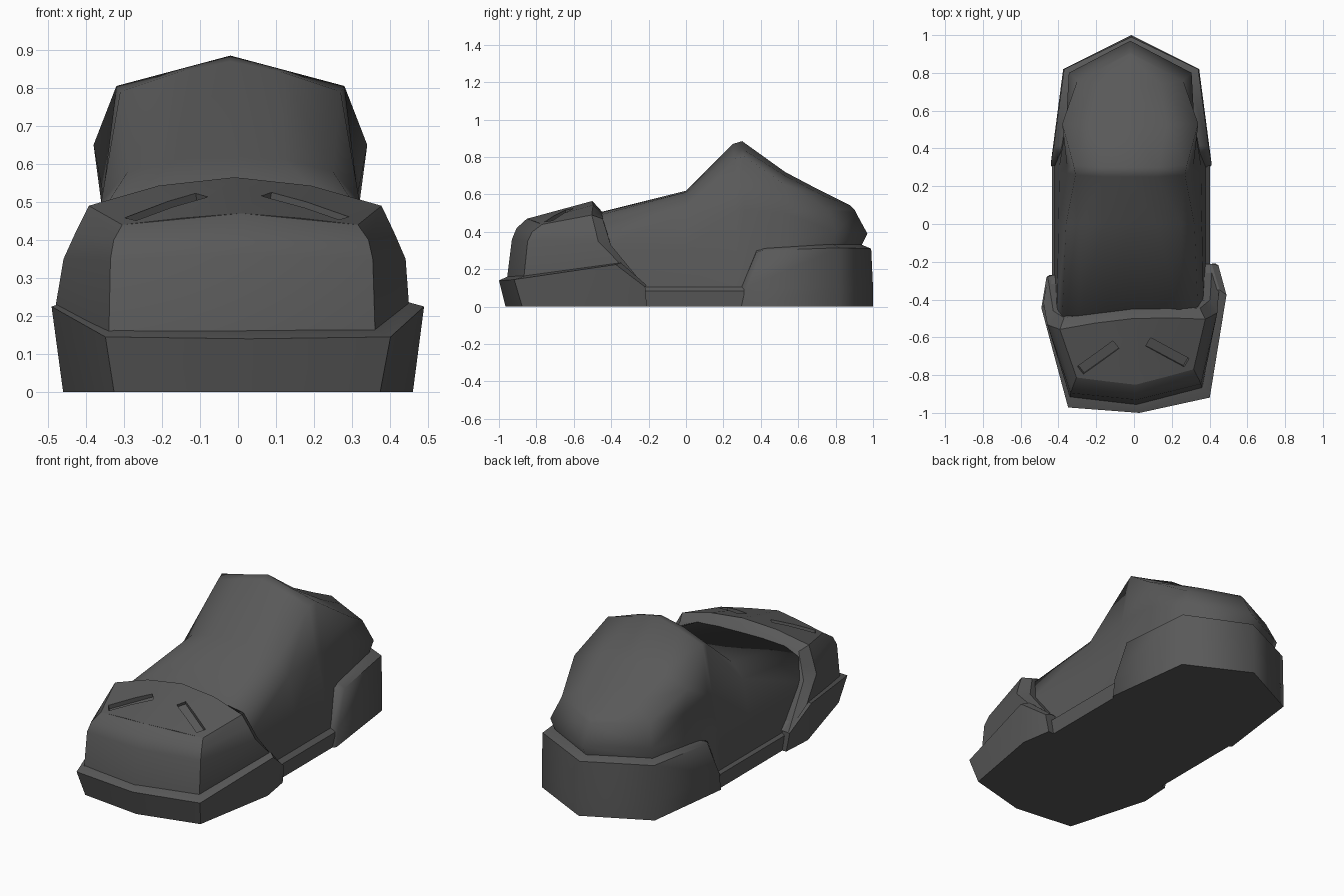
import bpy, bmesh, math
from mathutils import Vector, Matrix

if "Cube" in bpy.data.objects:
    bpy.data.objects.remove(bpy.data.objects["Cube"])

grey = bpy.data.materials.new("dark_grey")
grey.diffuse_color = (0.1, 0.1, 0.1, 1)
grey.use_nodes = True
grey.node_tree.nodes["Principled BSDF"].inputs["Base Color"].default_value = grey.diffuse_color


def activate(ob):
    bpy.ops.object.select_all(action='DESELECT')
    ob.select_set(True)
    bpy.context.view_layer.objects.active = ob


def loft(name, stations, shift=0.0, angle=30, turn=False):
    """Mirrored shell: each station is a half section listed from the bottom up.
    turn rotates the part slightly, as the toe points a little sideways."""
    bm = bmesh.new()
    for side in (1, -1):
        cols = []
        for st in stations:
            pts = [(0, *st[0][1:])] + st + [(0, *st[-1][1:])]
            cols.append([bm.verts.new((side * x + shift, y, z)) for x, y, z in pts])
        for a, b in zip(cols, cols[1:]):
            for i in range(len(a) - 1):
                bm.faces.new((a[i], b[i], b[i + 1], a[i + 1]))
    bmesh.ops.remove_doubles(bm, verts=bm.verts, dist=1e-4)
    bmesh.ops.dissolve_degenerate(bm, edges=bm.edges, dist=1e-4)
    bmesh.ops.holes_fill(bm, edges=[e for e in bm.edges if e.is_boundary], sides=0)
    bmesh.ops.recalc_face_normals(bm, faces=bm.faces)
    if turn:
        for v in bm.verts:
            x, y = v.co.x, v.co.y
            v.co.x, v.co.y = x - .05 * (y + .42), y + .07 * x
    me = bpy.data.meshes.new(name)
    bm.to_mesh(me)
    bm.free()
    ob = bpy.data.objects.new(name, me)
    bpy.context.collection.objects.link(ob)
    me.materials.append(grey)
    activate(ob)
    bpy.ops.object.shade_smooth_by_angle(angle=math.radians(angle))
    return ob


# Upper: instep, ankle peak and domed, sloping back
loft("upper", [
    [(.40, -.50, .10), (.39, -.50, .30), (.36, -.50, .44), (.27, -.50, .48), (.14, -.50, .492), (0, -.50, .495)],
    [(.40, 0, .10), (.38, 0, .30), (.34, 0, .50), (.27, 0, .58), (.14, 0, .612), (0, 0, .62)],
    [(.40, .27, .10), (.375, .27, .33), (.335, .27, .52), (.29, .26, .79), (.14, .25, .84), (0, .25, .87)],
    [(.40, .31, .10), (.375, .31, .33), (.335, .31, .52), (.30, .31, .805), (.15, .30, .845), (0, .30, .885)],
    [(.38, .53, .10), (.34, .53, .35), (.34, .53, .50), (.36, .53, .65), (.19, .53, .70), (0, .53, .72)],
    [(.33, .78, .10), (.31, .78, .33), (.325, .80, .40), (.28, .76, .52), (.16, .74, .59), (0, .72, .62)],
    [(0, .95, .10), (0, .94, .33), (0, .97, .39), (0, .91, .50), (0, .90, .52), (0, .88, .54)],
], shift=-.02, angle=85)

# Toe cap with bevelled back rim
cap = loft("toe_cap", [
    [(0, -.955, .16), (0, -.93, .36), (0, -.905, .42), (0, -.85, .47), (0, -.85, .47), (0, -.85, .47)],
    [(.35, -.89, .16), (.345, -.87, .35), (.335, -.845, .40), (.31, -.79, .44), (.16, -.82, .457), (0, -.85, .47)],
    [(.465, -.38, .225), (.45, -.50, .35), (.419, -.515, .42), (.385, -.53, .49), (.20, -.51, .543), (0, -.50, .565)],
    [(.435, -.25, .11), (.415, -.43, .33), (.388, -.45, .40), (.36, -.47, .47), (.19, -.46, .50), (0, -.45, .51)],
], shift=-.013, turn=True)

# Slanted slots cut into the toe cap
bpy.context.view_layer.update()
for a, b in (((-.27, -.77), (-.11, -.645)), ((.085, -.625), (.27, -.735))):
    mid = [(p + q) / 2 for p, q in zip(a, b)]
    _, hit, n, _ = cap.ray_cast(Vector((*mid, 2)), Vector((0, 0, -1)))
    u = Vector((b[0] - a[0], b[1] - a[1], 0))
    u = (u - n * u.dot(n)).normalized()
    v = n.cross(u)
    bpy.ops.mesh.primitive_cube_add(size=1)
    cutter = bpy.context.object
    cutter.name = "slot_cutter"
    cutter.hide_render = True
    rot = Matrix((u, v, n)).transposed().to_4x4()
    cutter.matrix_world = Matrix.Translation(hit) @ rot @ Matrix.Diagonal((.24, .052, .05, 1))
    bpy.context.view_layer.update()
    activate(cap)
    mod = cap.modifiers.new("slot", 'BOOLEAN')
    mod.operation = 'DIFFERENCE'
    mod.solver = 'EXACT'
    mod.object = cutter
    bpy.ops.object.modifier_move_to_index(modifier="slot", index=0)
    bpy.ops.object.modifier_apply(modifier="slot")
    bpy.data.objects.remove(cutter)
activate(cap)
bpy.ops.object.shade_smooth_by_angle(angle=math.radians(33))

# Flared toe bumper of the sole
loft("toe_sole", [
    [(0, -.965, 0), (0, -1, .14), (0, -.95, .163)],
    [(.35, -.90, 0), (.375, -.945, .145), (.345, -.885, .165)],
    [(.46, -.42, 0), (.49, -.41, .225), (.455, -.38, .235)],
    [(.44, -.24, 0), (.455, -.25, .105), (.42, -.24, .115)],
], turn=True)

# Thin middle strip of the sole
loft("middle_sole", [[(.41, y, 0), (.418, y, .085), (.39, y, .11)] for y in (-.3, .31)],
     shift=-.015)

# Heel cup with slanted, bevelled front
loft("heel", [
    [(.395, .28, 0), (.395, .30, .11), (.385, .375, .29), (.34, .38, .31)],
    [(.425, .31, 0), (.425, .325, .10), (.41, .41, .30), (.34, .42, .315)],
    [(.36, .82, 0), (.36, .82, .10), (.355, .82, .315), (.30, .78, .335)],
    [(0, 1, 0), (0, 1, .10), (0, .99, .31), (0, .93, .335)],
], shift=-.015, angle=60)
